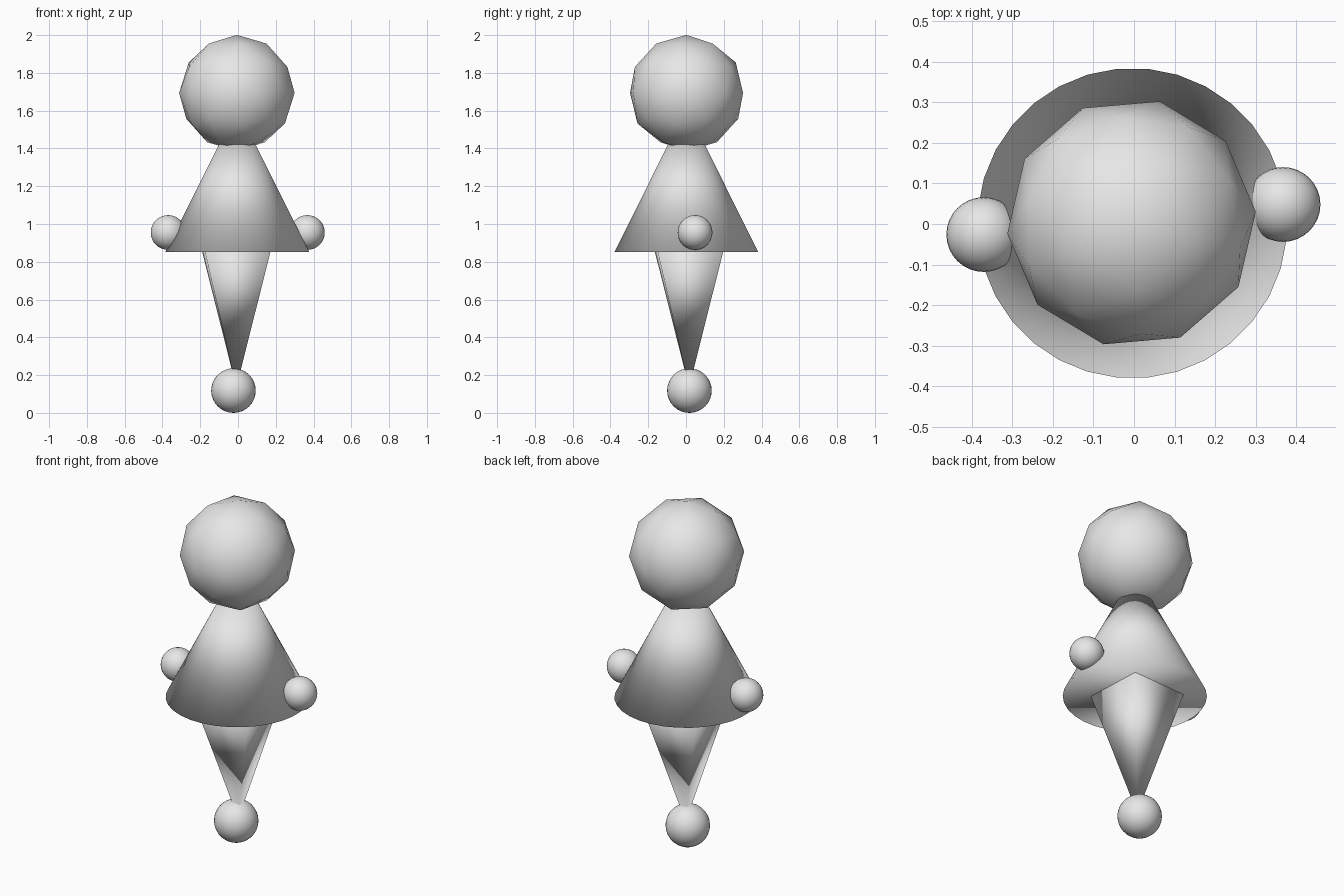
import bpy
import math

cube = bpy.data.objects.get("Cube")
if cube:
    bpy.data.objects.remove(cube, do_unlink=True)

GREY = (0.8, 0.8, 0.8, 1.0)
grey = bpy.data.materials.new("plain_grey")
grey.use_nodes = True
grey.diffuse_color = GREY
grey.node_tree.nodes["Principled BSDF"].inputs["Base Color"].default_value = GREY


def finish(name):
    """Name the new part, colour it and shade it smooth."""
    part = bpy.context.object
    part.name = name
    part.data.materials.append(grey)
    bpy.ops.object.shade_smooth()


def ball(name, centre, radius):
    bpy.ops.mesh.primitive_uv_sphere_add(
        segments=32, ring_count=16, radius=radius, location=centre)
    finish(name)


def cone(name, sides, base_radius, base_z, tip_z, x, y, turn):
    """Cone between two heights; it points down when the tip is lower."""
    low, high = min(base_z, tip_z), max(base_z, tip_z)
    upright = tip_z > base_z
    bpy.ops.mesh.primitive_cone_add(
        vertices=sides, depth=high - low,
        radius1=base_radius if upright else 0,
        radius2=0 if upright else base_radius,
        location=(x, y, (low + high) / 2),
        rotation=(0, 0, math.radians(turn)))
    finish(name)


# Faceted head
bpy.ops.mesh.primitive_ico_sphere_add(
    subdivisions=2, radius=0.307, location=(-0.006, 0.003, 1.694),
    rotation=(0, 0, math.radians(-13)))
finish("head")

# Flared body, its tip hidden in the head
cone("body", 32, 0.382, 0.853, 1.615, -0.004, 0.002, 5.625)

# Four-sided leg tapering down into the foot
cone("leg", 4, 0.275, 0.94, 0.134, -0.009, 0.016, 47.5)

# Round hands and foot
ball("left_hand", (0.367, 0.048, 0.955), 0.092)
ball("right_hand", (-0.370, -0.026, 0.955), 0.092)
ball("foot", (-0.024, 0.018, 0.118), 0.118)
